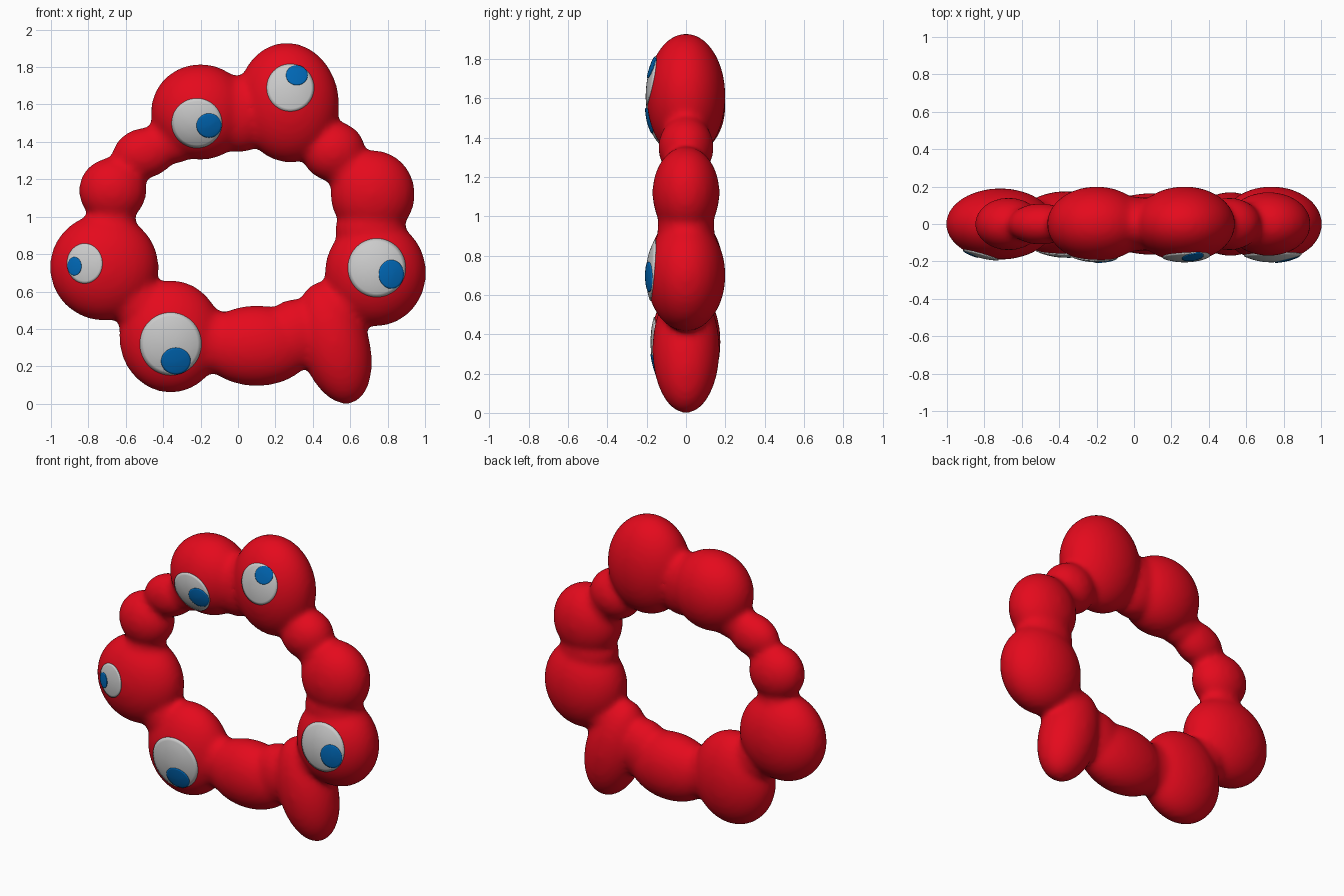
import bpy, bmesh, math
from mathutils import Matrix, Vector
from mathutils.bvhtree import BVHTree

if "Cube" in bpy.data.objects:
    bpy.data.objects.remove(bpy.data.objects["Cube"])


def material(name, rgb):
    m = bpy.data.materials.new(name)
    m.diffuse_color = (*rgb, 1)
    m.use_nodes = True
    m.node_tree.nodes["Principled BSDF"].inputs["Base Color"].default_value = m.diffuse_color
    return m


red = material("red", (0.78, 0.003, 0.012))
white = material("white", (0.8, 0.8, 0.8))
blue = material("blue", (0.0, 0.138, 0.47))


def make_object(name, bm, mat):
    mesh = bpy.data.meshes.new(name)
    for f in bm.faces:
        f.smooth = True
    bm.to_mesh(mesh)
    bm.free()
    mesh.materials.append(mat)
    ob = bpy.data.objects.new(name, mesh)
    bpy.context.collection.objects.link(ob)
    return ob


# Ring lobes and the necks between them: x, z, half sizes x, y, z, tilt
lobes = [
    (0.27, 1.61, 0.265, 0.195, 0.315, -0.1),
    (-0.20, 1.56, 0.26, 0.195, 0.25, 0),
    (-0.50, 1.34, 0.17, 0.105, 0.13, -0.25),
    (-0.67, 1.14, 0.175, 0.135, 0.17, 0),
    (-0.715, 0.73, 0.285, 0.185, 0.28, 0),
    (-0.36, 0.36, 0.27, 0.17, 0.295, 0),
    (0.10, 0.31, 0.30, 0.16, 0.21, 0),
    (0.515, 0.325, 0.18, 0.165, 0.33, -0.28),
    (0.735, 0.70, 0.265, 0.195, 0.28, 0),
    (0.72, 1.12, 0.22, 0.165, 0.23, 0),
    (0.51, 1.35, 0.165, 0.135, 0.155, 0),
]
necks = [
    (0.01, 1.55, 0.17, 0.14, 0.20, 0),
    (-0.35, 1.41, 0.15, 0.10, 0.12, 0),
    (-0.585, 1.255, 0.11, 0.08, 0.11, 0),
    (-0.68, 0.97, 0.13, 0.10, 0.13, 0),
    (-0.53, 0.54, 0.15, 0.12, 0.15, 0),
    (-0.13, 0.33, 0.15, 0.12, 0.165, 0),
    (0.31, 0.37, 0.17, 0.13, 0.185, 0),
    (0.57, 0.53, 0.14, 0.12, 0.14, 0),
    (0.71, 0.93, 0.185, 0.14, 0.14, 0),
    (0.60, 1.25, 0.13, 0.11, 0.13, 0),
    (0.42, 1.43, 0.14, 0.11, 0.13, 0),
]
GROW = 0.006  # makes up for the shrinkage of smoothing
bm = bmesh.new()
for x, z, rx, ry, rz, tilt in lobes + necks:
    mat = (Matrix.Translation((x, 0, z)) @ Matrix.Rotation(tilt, 4, 'Y')
           @ Matrix.Diagonal((rx + GROW, ry + GROW, rz + GROW, 1)))
    bmesh.ops.create_uvsphere(bm, u_segments=48, v_segments=32, radius=1, matrix=mat)
body = make_object("ring_body", bm, red)

# Fuse the lobes and soften the seams
rem = body.modifiers.new("fuse", 'REMESH')
rem.mode = 'VOXEL'
rem.voxel_size = 0.017
rem.use_smooth_shade = True
sm = body.modifiers.new("soften", 'SMOOTH')
sm.factor = 0.5
sm.iterations = 14

bpy.context.view_layer.update()
tree = BVHTree.FromObject(body, bpy.context.evaluated_depsgraph_get())


# Thin disc laid over the front of the body
def surface_disc(name, x, z, rx, rz, lift, mat, rings=8, sides=48):
    bm = bmesh.new()

    def point(r, a):
        px, pz = x + rx * r * math.cos(a), z + rz * r * math.sin(a)
        hit = tree.ray_cast(Vector((px, -1, pz)), Vector((0, 1, 0)))
        y = hit[0].y if hit[0] else -0.1
        return bm.verts.new((px, y - lift, pz))

    centre = point(0, 0)
    loops = [[point(i / rings, math.tau * k / sides) for k in range(sides)]
             for i in range(1, rings + 1)]
    for k in range(sides):
        n = (k + 1) % sides
        bm.faces.new((centre, loops[0][k], loops[0][n]))
        for a, b in zip(loops, loops[1:]):
            bm.faces.new((a[k], b[k], b[n], a[n]))
    ob = make_object(name, bm, mat)
    s = ob.modifiers.new("thickness", 'SOLIDIFY')
    s.thickness = 0.008
    s.offset = -1


# Eyes: white x, z, half sizes, then pupil x, z, half sizes
eyes = [
    ("top_left", (-0.22, 1.50, 0.135, 0.133), (-0.155, 1.487, 0.067, 0.065)),
    ("top_right", (0.28, 1.69, 0.127, 0.127), (0.315, 1.757, 0.058, 0.053)),
    ("left", (-0.82, 0.75, 0.095, 0.107), (-0.875, 0.735, 0.037, 0.049)),
    ("bottom_left", (-0.36, 0.32, 0.165, 0.168), (-0.332, 0.228, 0.079, 0.071)),
    ("right", (0.742, 0.727, 0.155, 0.157), (0.82, 0.692, 0.067, 0.077)),
]
for name, w, p in eyes:
    surface_disc(name + "_eye_white", *w, 0.006, white)
    surface_disc(name + "_pupil", *p, 0.010, blue)
